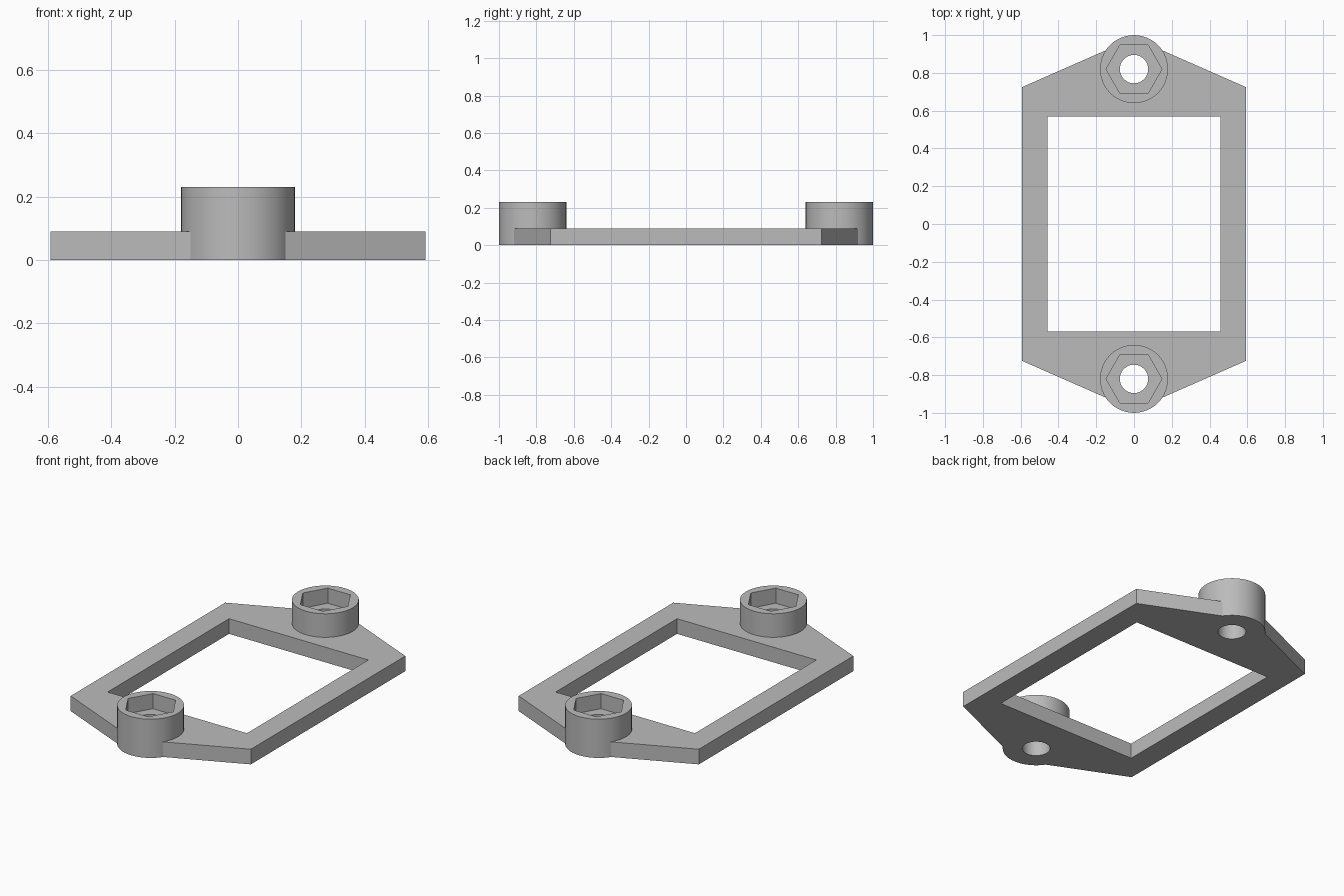
import bpy, bmesh, math

cube = bpy.data.objects.get("Cube")
if cube:
    bpy.data.objects.remove(cube, do_unlink=True)

PLATE_H, BOSS_H, POCKET_Z = 0.09, 0.23, 0.14
BOSS_Y = 0.82

grey = bpy.data.materials.new("plain_grey")
grey.use_nodes = True
grey.diffuse_color = (0.5, 0.5, 0.5, 1)
grey.node_tree.nodes["Principled BSDF"].inputs["Base Color"].default_value = (0.5, 0.5, 0.5, 1)


def prism(name, outline, z0, z1):
    """Extrude a counter-clockwise outline from z0 to z1."""
    bm = bmesh.new()
    base = bm.faces.new([bm.verts.new((x, y, z0)) for x, y in outline])
    top = bmesh.ops.extrude_face_region(bm, geom=[base])["geom"]
    bmesh.ops.translate(bm, vec=(0, 0, z1 - z0),
                        verts=[v for v in top if isinstance(v, bmesh.types.BMVert)])
    bmesh.ops.recalc_face_normals(bm, faces=bm.faces)
    mesh = bpy.data.meshes.new(name)
    bm.to_mesh(mesh)
    bm.free()
    mesh.materials.append(grey)
    obj = bpy.data.objects.new(name, mesh)
    bpy.context.collection.objects.link(obj)
    return obj


def ring(radius, sides, cy):
    return [(radius * math.cos(math.tau * i / sides), cy + radius * math.sin(math.tau * i / sides))
            for i in range(sides)]


def combine(target, tool, operation):
    """Apply a boolean and discard the tool."""
    bpy.context.view_layer.objects.active = target
    mod = target.modifiers.new(operation.lower(), "BOOLEAN")
    mod.operation, mod.object, mod.solver = operation, tool, "EXACT"
    bpy.ops.object.modifier_apply(modifier=mod.name)
    bpy.data.objects.remove(tool, do_unlink=True)


# Flat plate with pointed ends
frame = prism("mounting_frame", [(0.592, -0.725), (0.592, 0.725), (0, 0.985),
                                 (-0.592, 0.725), (-0.592, -0.725), (0, -0.985)], 0, PLATE_H)

# Rectangular window
window = prism("window_cutter", [(-0.458, -0.57), (0.458, -0.57), (0.458, 0.57), (-0.458, 0.57)], -0.1, 0.3)
combine(frame, window, "DIFFERENCE")

# Round bosses, each with a hexagonal nut pocket and a through hole
for side in (-1, 1):
    cy = side * BOSS_Y
    combine(frame, prism("boss", ring(0.18, 48, cy), 0, BOSS_H), "UNION")
    combine(frame, prism("nut_pocket_cutter", ring(0.148, 6, cy), POCKET_Z, 0.4), "DIFFERENCE")
    combine(frame, prism("bolt_hole_cutter", ring(0.075, 48, cy), -0.1, 0.4), "DIFFERENCE")

# Smooth round walls, keep edges crisp
bpy.ops.object.select_all(action="DESELECT")
frame.select_set(True)
bpy.context.view_layer.objects.active = frame
bpy.ops.object.shade_smooth_by_angle(angle=math.radians(20))
